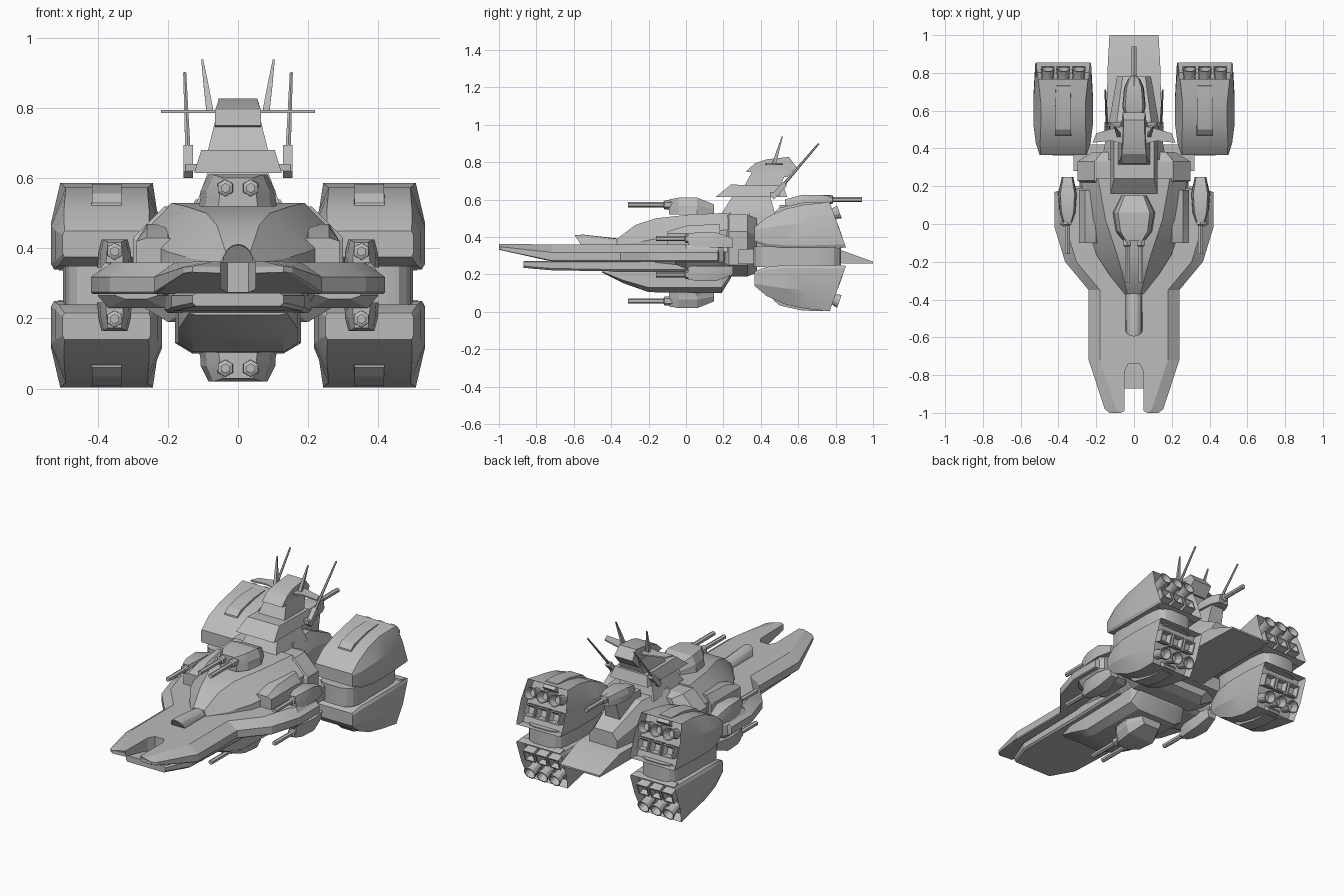
import bpy, bmesh, math
from mathutils import Vector

if "Cube" in bpy.data.objects:
    bpy.data.objects.remove(bpy.data.objects["Cube"])

GREY = (0.5, 0.5, 0.5, 1)
mat = bpy.data.materials.new("hull_grey")
mat.use_nodes = True
mat.diffuse_color = GREY
mat.node_tree.nodes["Principled BSDF"].inputs["Base Color"].default_value = GREY
made = []


# --- helpers ---
def finish(name, bm, flip_x=False, flip_z=None):
    """Mirror the mesh if asked, then turn it into an object."""
    for axis, about in ((0, 0 if flip_x else None), (2, flip_z)):
        if about is None:
            continue
        copy = bmesh.ops.duplicate(bm, geom=bm.verts[:] + bm.edges[:] + bm.faces[:])
        for v in copy["geom"]:
            if isinstance(v, bmesh.types.BMVert):
                v.co[axis] = 2 * about - v.co[axis]
    bmesh.ops.recalc_face_normals(bm, faces=bm.faces)
    me = bpy.data.meshes.new(name)
    bm.to_mesh(me)
    bm.free()
    me.materials.append(mat)
    ob = bpy.data.objects.new(name, me)
    bpy.context.collection.objects.link(ob)
    made.append(ob)


def loft(bm, rings):
    """Skin rings of points; returns the last cap."""
    vs = [[bm.verts.new(p) for p in r] for r in rings]
    n = len(vs[0])
    for a, b in zip(vs, vs[1:]):
        for i in range(n):
            bm.faces.new((a[i], a[(i + 1) % n], b[(i + 1) % n], b[i]))
    bm.faces.new(vs[0][::-1])
    return bm.faces.new(vs[-1])


def octa(y, zs, ws, cx=0, shear=0):
    """Eight-sided cross-section from four heights and bottom/middle/top half widths."""
    half = list(zip((ws[0], ws[1], ws[1], ws[2]), zs))
    pts = half + [(-w, z) for w, z in reversed(half)]
    return [(cx + w, y - shear * (z - 0.47), z) for w, z in pts]


def slab(bm, pts, cx=0):
    """Side profile of (y, z, half width) spread across x."""
    loft(bm, [[(cx + s * w, y, z) for y, z, w in pts] for s in (-1, 1)])


def plate(bm, outline, levels):
    """Plan outline stacked at (height, side inset) levels."""
    loft(bm, [[(x - min(i, max(0, x - 0.06)), y, z) for x, y in outline] for z, i in levels])


def tube(bm, p0, p1, profile, n=8):
    """Lathe (fraction, radius) pairs along a line."""
    p0, p1 = Vector(p0), Vector(p1)
    q = Vector((0, 0, 1)).rotation_difference(p1 - p0)
    turn = [math.tau * (i + 0.5) / n for i in range(n)]
    loft(bm, [[p0.lerp(p1, t) + q @ Vector((r * math.cos(a), r * math.sin(a), 0))
               for a in turn] for t, r in profile])


def box(bm, lo, hi):
    loft(bm, [[(lo[0], lo[1], z), (hi[0], lo[1], z), (hi[0], hi[1], z), (lo[0], hi[1], z)]
              for z in (lo[2], hi[2])])


# --- forked bow deck with side wings ---
bm = bmesh.new()
bow = [(0, -0.74), (0.03, -0.74), (0.05, -0.78), (0.05, -0.99), (0.13, -1), (0.155, -0.98),
       (0.24, -0.72), (0.24, -0.35), (0.365, -0.2), (0.42, -0.02), (0.42, 0.17), (0.25, 0.21), (0, 0.21)]
plate(bm, bow, [(0.27, 0.005), (0.275, 0), (0.318, 0), (0.36, 0.06)])
bmesh.ops.bisect_plane(bm, geom=bm.verts[:] + bm.edges[:] + bm.faces[:],
                       plane_co=(0, -0.72, 0), plane_no=(0, 1, 0))
for v in bm.verts:
    t = max(0, (-0.72 - v.co.y) / 0.28)
    v.co.z += t * (0.365 - v.co.z) * 0.65
finish("bow_deck", bm, flip_x=True)

# --- lower prow and struts joining it to the deck ---
bm = bmesh.new()
loft(bm, [octa(y, (z0, z0 + 0.01, 0.265, 0.272), (w, w + 0.01, w)) for y, z0, w in
          ((-0.87, 0.235, 0.12), (-0.72, 0.222, 0.18), (-0.3, 0.215, 0.19), (0.1, 0.215, 0.2))])
finish("lower_prow", bm)
bm = bmesh.new()
slab(bm, [(-0.7, 0.26, 0.015), (-0.66, 0.26, 0.015), (-0.6, 0.35, 0.015), (-0.64, 0.35, 0.015)], 0.07)
finish("prow_struts", bm, flip_x=True)

# --- rounded cockpit fairing on the bow ---
bm = bmesh.new()
arc = [math.pi * i / 8 for i in range(9)]
loft(bm, [[(0.045 * math.cos(a), y + lean * math.sin(a), 0.355 + h * math.sin(a)) for a in arc]
          for y, h, lean in ((-0.56, 0.055, -0.035), (-0.55, 0.058, 0), (-0.3, 0.03, 0))])
finish("bow_fairing", bm)

# --- upper hull ---
bm = bmesh.new()
loft(bm, [octa(-0.37, (0.34, 0.35, 0.36, 0.39), (0.05, 0.05, 0.035)),
          octa(-0.27, (0.32, 0.35, 0.37, 0.465), (0.13, 0.13, 0.06)),
          octa(-0.16, (0.32, 0.35, 0.39, 0.5), (0.21, 0.2, 0.09)),
          octa(0.02, (0.32, 0.36, 0.42, 0.52), (0.28, 0.26, 0.15)),
          octa(0.24, (0.32, 0.36, 0.44, 0.53), (0.29, 0.28, 0.19))])
finish("upper_hull", bm)

# --- lower hull ---
bm = bmesh.new()
loft(bm, [octa(-0.45, (0.21, 0.215, 0.22, 0.23), (0.12, 0.14, 0.14)),
          octa(-0.34, (0.155, 0.17, 0.22, 0.25), (0.13, 0.17, 0.17)),
          octa(-0.2, (0.105, 0.13, 0.22, 0.28), (0.13, 0.17, 0.21)),
          octa(0.19, (0.1, 0.13, 0.22, 0.28), (0.13, 0.18, 0.25)),
          octa(0.24, (0.18, 0.2, 0.24, 0.28), (0.12, 0.16, 0.24))])
finish("lower_hull", bm)

# --- shoulders and rear hull ---
bm = bmesh.new()
loft(bm, [octa(0.2, (0.21, 0.27, 0.4, 0.5), (0.17, 0.25, 0.19)),
          octa(0.23, (0.19, 0.25, 0.43, 0.52), (0.2, 0.3, 0.21)),
          octa(0.33, (0.19, 0.25, 0.43, 0.52), (0.2, 0.3, 0.21)),
          octa(0.38, (0.21, 0.27, 0.4, 0.5), (0.17, 0.22, 0.17))])
finish("shoulders", bm)
bm = bmesh.new()
loft(bm, [octa(0.34, (0.25, 0.3, 0.46, 0.54), (0.14, 0.17, 0.12)),
          octa(0.55, (0.28, 0.32, 0.45, 0.53), (0.12, 0.13, 0.09)),
          octa(0.78, (0.3, 0.32, 0.38, 0.42), (0.09, 0.09, 0.06))])
finish("rear_hull", bm)

# --- tail deck tapering to an edge ---
bm = bmesh.new()
slab(bm, [(0.3, 0.265, 0.15), (1, 0.258, 0.13), (1, 0.268, 0.13), (0.82, 0.333, 0.14), (0.3, 0.335, 0.15)])
finish("tail_deck", bm)

# --- side sponsons and hull cheeks ---
bm = bmesh.new()
loft(bm, [octa(y, (0.295 - h, 0.265, 0.33, 0.295 + h), (w - 0.04, w - 0.01, w - 0.03), 0.29) for y, h, w in
          ((-0.06, 0.04, 0.07), (0, 0.065, 0.12), (0.17, 0.065, 0.12), (0.2, 0.05, 0.1))])
finish("sponsons", bm, flip_x=True)
bm = bmesh.new()
loft(bm, [octa(y, (0.35, 0.37, 0.42, t), (0.06, 0.06, 0.03), 0.23) for y, t in
          ((-0.1, 0.43), (0, 0.46), (0.18, 0.47))])
finish("hull_cheeks", bm, flip_x=True)

# --- engine nacelles with recessed backs ---
bm = bmesh.new()
CX, SLANT = 0.375, 0.36
back = loft(bm, [octa(0.365, (0.375, 0.385, 0.44, 0.45), (0.12, 0.125, 0.12), CX),
                 octa(0.43, (0.35, 0.365, 0.45, 0.505), (0.137, 0.145, 0.122), CX),
                 octa(0.53, (0.34, 0.355, 0.465, 0.55), (0.15, 0.158, 0.118), CX),
                 octa(0.65, (0.34, 0.355, 0.475, 0.573), (0.15, 0.158, 0.117), CX, 0.18),
                 octa(0.81, (0.345, 0.36, 0.48, 0.587), (0.143, 0.148, 0.132), CX, SLANT)])
out = Vector((0, 1, SLANT)).normalized()
up = Vector((0, -SLANT, 1)).normalized()
bmesh.ops.recalc_face_normals(bm, faces=bm.faces)
bmesh.ops.inset_region(bm, faces=[back], thickness=0.012)
bmesh.ops.translate(bm, verts=back.verts[:], vec=out * -0.05)
finish("engine_nacelles", bm, True, 0.295)

# --- raised ridge on each nacelle ---
bm = bmesh.new()
slab(bm, [(0.46, 0.48, 0.05), (0.47, 0.53, 0.042), (0.5, 0.556, 0.042), (0.62, 0.583, 0.042),
          (0.73, 0.587, 0.038), (0.76, 0.56, 0.04), (0.7, 0.5, 0.055)], CX)
finish("nacelle_ridges", bm, True, 0.295)

# --- nozzles: round row and square row ---
bm = bmesh.new()
mid = Vector((CX, 0.76, 0.465))
for dx in (-0.082, 0, 0.082):
    p = mid + up * 0.045 + Vector((dx, 0, 0))
    tube(bm, p, p + out * 0.08, [(0, 0.028), (0.5, 0.028), (1, 0.038), (1, 0.032), (0.5, 0.02)], 12)
    p = mid - up * 0.052 + Vector((dx, 0, 0))
    tube(bm, p, p + out * 0.05, [(0, 0.045), (1, 0.05), (1, 0.04), (0.5, 0.025)], 4)
finish("engine_nozzles", bm, True, 0.295)

# --- curved pylons between nacelles, and cross strut ---
bm = bmesh.new()
oval = [(CX + 0.125 * math.copysign(abs(math.cos(a)) ** 0.5, math.cos(a)),
         0.595 + 0.235 * math.copysign(abs(math.sin(a)) ** 0.5, math.sin(a)))
        for a in (math.tau * (i + 0.5) / 20 for i in range(20))]
plate(bm, oval, [(0.24, 0), (0.35, 0)])
finish("nacelle_pylons", bm, flip_x=True)
bm = bmesh.new()
box(bm, (-0.32, 0.28, 0.255), (0.32, 0.42, 0.335))
finish("pylon_strut", bm)


# --- gun turrets: base point, height, half width, barrel offsets, barrel tip, direction, mirrors ---
def turret(name, x, y, z, h, w, barrels, tip, d, flip_x, flip_z):
    bm = bmesh.new()
    loft(bm, [octa(y + d * t, (z, z + 0.3 * k * h, z + 0.5 * k * h, z + k * h),
                   (s * w, s * w * 0.95, s * w * 0.75), x)
              for t, k, s in ((0.12, 0.9, 0.5), (0.07, 1, 0.85), (-0.03, 1, 1), (-0.12, 0.6, 0.6))])
    for b in barrels:
        p = (x + b, y + d * 0.08, z + 0.58 * h)
        tube(bm, p, (x + b, tip, z + 0.58 * h), [(0, 0.026), (0.25, 0.024), (0.27, 0.014), (1, 0.014)], 6)
    finish(name, bm, flip_x, flip_z)


turret("main_turrets", 0, 0.03, 0.52, 0.09, 0.112, (-0.036, 0.036), -0.31, -1, False, 0.315)
turret("side_turrets", 0.352, 0.13, 0.345, 0.08, 0.05, (0,), -0.16, -1, True, 0.295)
turret("rear_turret", 0, 0.65, 0.565, 0.06, 0.062, (0,), 0.94, 1, False, None)
bm = bmesh.new()
slab(bm, [(0.5, 0.5, 0.06), (0.68, 0.42, 0.05), (0.72, 0.57, 0.04), (0.5, 0.57, 0.05)])
finish("rear_turret_mount", bm)

# --- command tower ---
bm = bmesh.new()
slab(bm, [(0.18, 0.51, 0.125), (0.48, 0.51, 0.125), (0.45, 0.62, 0.085), (0.25, 0.62, 0.085)])
finish("tower_base", bm)
bm = bmesh.new()
slab(bm, [(0.16, 0.615, 0.125), (0.54, 0.615, 0.125), (0.52, 0.675, 0.105), (0.24, 0.68, 0.105)])
finish("tower_platform", bm)
bm = bmesh.new()
slab(bm, [(0.31, 0.67, 0.088), (0.36, 0.76, 0.066), (0.54, 0.76, 0.066), (0.5, 0.66, 0.085)])
finish("tower_neck", bm)
bm = bmesh.new()
slab(bm, [(0.32, 0.75, 0.066), (0.37, 0.795, 0.065), (0.43, 0.815, 0.058),
          (0.55, 0.828, 0.055), (0.59, 0.775, 0.06), (0.54, 0.72, 0.066)])
finish("tower_head", bm)

# --- swept yard and masts ---
bm = bmesh.new()
plate(bm, [(0.04, 0.42), (0.12, 0.44), (0.22, 0.43), (0.2, 0.48), (0.1, 0.51), (0.04, 0.52)],
      [(0.786, 0), (0.794, 0)])
finish("tower_yard", bm, flip_x=True)
bm = bmesh.new()
tube(bm, (0.08, 0.47, 0.79), (0.102, 0.515, 0.938), [(0, 0.014), (0.5, 0.01), (1, 0.004)], 4)
finish("tower_fins", bm, flip_x=True)
bm = bmesh.new()
tube(bm, (0.142, 0.46, 0.61), (0.142, 0.53, 0.685), [(0, 0.02), (1, 0.02)], 4)
tube(bm, (0.142, 0.5, 0.655), (0.152, 0.71, 0.9), [(0, 0.009), (1, 0.005)], 6)
box(bm, (0.1, 0.45, 0.62), (0.15, 0.5, 0.64))
finish("long_masts", bm, flip_x=True)

# --- smooth rounded parts, keep hard edges ---
bpy.ops.object.select_all(action='DESELECT')
for ob in made:
    ob.select_set(True)
bpy.context.view_layer.objects.active = made[0]
bpy.ops.object.shade_smooth_by_angle(angle=math.radians(20))
